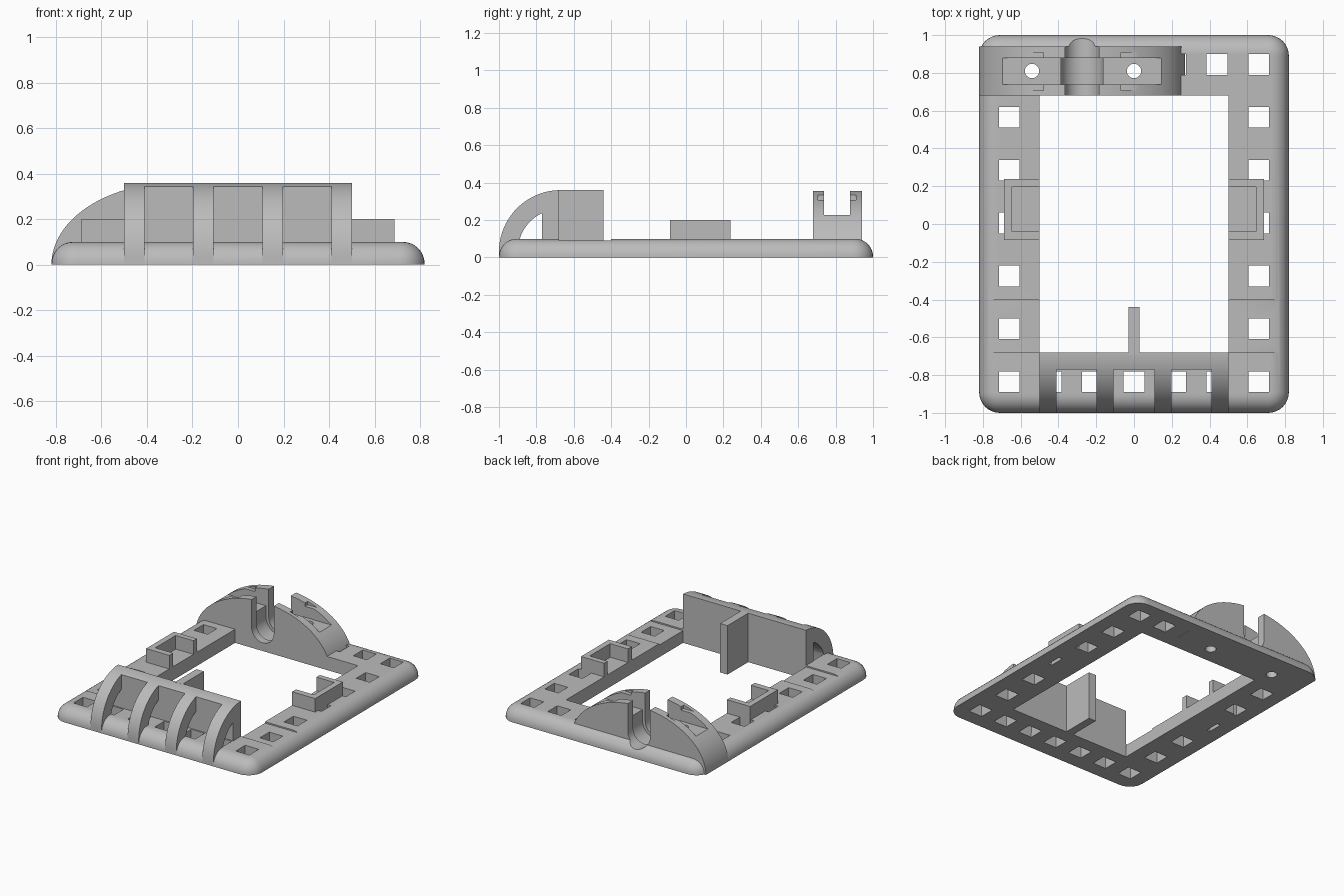
import bpy, bmesh, math

if "Cube" in bpy.data.objects:
    bpy.data.objects.remove(bpy.data.objects["Cube"])

GREY = (0.50, 0.50, 0.50, 1)
mat = bpy.data.materials.new("grey plastic")
mat.use_nodes = True
mat.diffuse_color = GREY
mat.node_tree.nodes["Principled BSDF"].inputs["Base Color"].default_value = GREY


def make(name, bm):
    bmesh.ops.recalc_face_normals(bm, faces=bm.faces)
    mesh = bpy.data.meshes.new(name)
    bm.to_mesh(mesh)
    bm.free()
    mesh.materials.append(mat)
    ob = bpy.data.objects.new(name, mesh)
    bpy.context.collection.objects.link(ob)
    return ob


def loft(bm, rings):
    """Closed skin through a list of equal-length point loops."""
    rings = [[bm.verts.new(p) for p in ring] for ring in rings]
    n = len(rings[0])
    for a, b in zip(rings, rings[1:]):
        for i in range(n):
            j = (i + 1) % n
            bm.faces.new((a[i], a[j], b[j], b[i]))
    bm.faces.new(rings[0][::-1])
    bm.faces.new(rings[-1])


def prism(bm, pts, axis, lo, hi):
    """Extrude a 2D profile along an axis."""
    def place(u, v, w):
        return {"x": (w, u, v), "y": (u, w, v), "z": (u, v, w)}[axis]
    loft(bm, [[place(u, v, w) for u, v in pts] for w in (lo, hi)])


def box(bm, x0, x1, y0, y1, z0, z1):
    prism(bm, [(x0, y0), (x1, y0), (x1, y1), (x0, y1)], "z", z0, z1)


def arc(cx, cy, rx, ry, start, end, n=24):
    angles = [math.radians(start + (end - start) * i / n) for i in range(n + 1)]
    return [(cx + rx * math.cos(a), cy + ry * math.sin(a)) for a in angles]


def cut(ob, *builders):
    """Subtract each shape drawn by the builder functions."""
    for build in builders:
        bm = bmesh.new()
        build(bm)
        cutter = make("cutter", bm)
        cutter.hide_render = True
        mod = ob.modifiers.new("cut", "BOOLEAN")
        mod.operation, mod.solver, mod.object = "DIFFERENCE", "EXACT", cutter
        bpy.context.view_layer.objects.active = ob
        bpy.ops.object.modifier_apply(modifier=mod.name)
        bpy.data.objects.remove(cutter)


def rounded_rect(hx, hy, r):
    pts = []
    for k, (sx, sy) in enumerate([(1, 1), (-1, 1), (-1, -1), (1, -1)]):
        pts += arc(sx * (hx - r), sy * (hy - r), r, r, 90 * k, 90 * k + 90, 8)
    return pts


# Shared measures
HX, TOP, OPEN_X, OPEN_Y = 0.82, 0.10, 0.50, 0.68
ARCH_X, ARCH_Y0, ARCH_Y1, ARCH_MID = -0.275, 0.68, 0.94, 0.81
SCREWS = (-0.54, 0.0)
PITCH_X, PITCH_Y, HOLE = 0.22, 0.28, 0.055


# Base frame with a rounded rim
def rim_ring(angle):
    inset = 0.095 * (1 - math.cos(angle))
    z = 0.005 + 0.095 * math.sin(angle)
    return [(x, y, z) for x, y in rounded_rect(HX - inset, 1 - inset, 0.11 - inset)]


bm = bmesh.new()
foot = [(x, y, 0) for x, y in rounded_rect(HX, 1, 0.11)]
loft(bm, [foot] + [rim_ring(math.pi / 2 * i / 8) for i in range(9)])
frame = make("base_frame", bm)


def square_holes(bm):
    spots = {(i * PITCH_X, -0.835) for i in range(-3, 4)}
    spots |= {(s * 3 * PITCH_X, -0.835 + k * PITCH_Y) for s in (-1, 1) for k in range(1, 6)}
    spots |= {(i * PITCH_X, 0.845) for i in (1, 2, 3)}
    for x, y in sorted(spots):
        box(bm, x - HOLE, x + HOLE, y - HOLE, y + HOLE, -0.1, 0.3)


def cable_channel(bm):
    r = 0.09
    pts = arc(ARCH_X, 0.15, r, r, 180, 360) + [(ARCH_X + r, 0.5), (ARCH_X - r, 0.5)]
    prism(bm, pts, "y", 0.6, 1.1)


def channel_ring(bm):
    r = 0.112
    pts = arc(ARCH_X, 0.15, r, r, 180, 360) + [(ARCH_X + r, 0.5), (ARCH_X - r, 0.5)]
    prism(bm, pts, "y", 0.738, 0.878)


def screw_holes(bm):
    for x in SCREWS:
        prism(bm, arc(x, ARCH_MID, 0.038, 0.038, 0, 345, 23), "z", -0.1, 0.5)


cut(frame,
    lambda bm: box(bm, -OPEN_X, OPEN_X, -OPEN_Y, OPEN_Y, -0.1, 0.3),
    lambda bm: box(bm, -1, 1, -OPEN_Y, -0.40, 0.09, 0.3),
    square_holes, cable_channel, channel_ring, screw_holes)

# Arched clamp housing at the back
bm = bmesh.new()
prism(bm, arc(ARCH_X, 0, 0.545, 0.36, 0, 180, 48), "y", ARCH_Y0, ARCH_Y1)
arch = make("clamp_housing", bm)


def nut_slots(bm):
    for x in SCREWS:
        inner = x + 0.065 if x < ARCH_X else x - 0.07
        outer = x - 0.1 if x < ARCH_X else x + 0.1
        box(bm, min(inner, outer), max(inner, outer), 0.707, 0.909, 0.308, 0.334)


cut(arch,
    lambda bm: box(bm, -1, 0.5, 0.738, 0.878, 0.228, 0.5),
    nut_slots, cable_channel, channel_ring, screw_holes)

# Front wall, its upper edge following the ribs' curve
CY, CZ, R_OUT, R_IN = -0.67, 0.03, 0.33, 0.23
WALL_F, WALL_B = -0.77, -0.68
bm = bmesh.new()
a0 = math.degrees(math.acos((WALL_F - CY) / R_OUT))
a1 = math.degrees(math.acos((WALL_B - CY) / R_OUT))
prism(bm, [(WALL_B, 0.0), (WALL_F, 0.0)] + arc(CY, CZ, R_OUT, R_OUT, a0, a1, 8),
      "x", -OPEN_X, OPEN_X)
front_wall = make("front_wall", bm)

# Curved ribs in front of the wall
bm = bmesh.new()
i0 = math.degrees(math.acos((WALL_F - CY) / R_IN))
rib = ([(-0.89, 0.0), (-1.0, 0.0)] + arc(CY, CZ, R_OUT, R_OUT, 180, a0)
       + arc(CY, CZ, R_IN, R_IN, i0, 162, 12))
for x0 in (-0.50, -0.198, 0.108, 0.41):
    prism(bm, rib, "x", x0, x0 + 0.09)
ribs = make("front_ribs", bm)

# Fin behind the wall
bm = bmesh.new()
box(bm, -0.03, 0.03, -0.69, -0.44, 0.0, 0.36)
fin = make("rear_fin", bm)

# Side brackets, open toward the middle
for side, name in ((1, "left_bracket"), (-1, "right_bracket")):
    bm = bmesh.new()
    xs = sorted((side * OPEN_X, side * 0.688))
    box(bm, *xs, -0.085, 0.237, 0.0, 0.20)
    bracket = make(name, bm)
    xs = sorted((side * 0.4, side * 0.645))
    cut(bracket, lambda bm: box(bm, *xs, -0.04, 0.197, TOP, 0.4))

# Smooth the curves, keep the edges sharp
for ob in (frame, arch, front_wall, ribs):
    bpy.ops.object.select_all(action="DESELECT")
    ob.select_set(True)
    bpy.context.view_layer.objects.active = ob
    bpy.ops.object.shade_smooth_by_angle(angle=math.radians(30))
